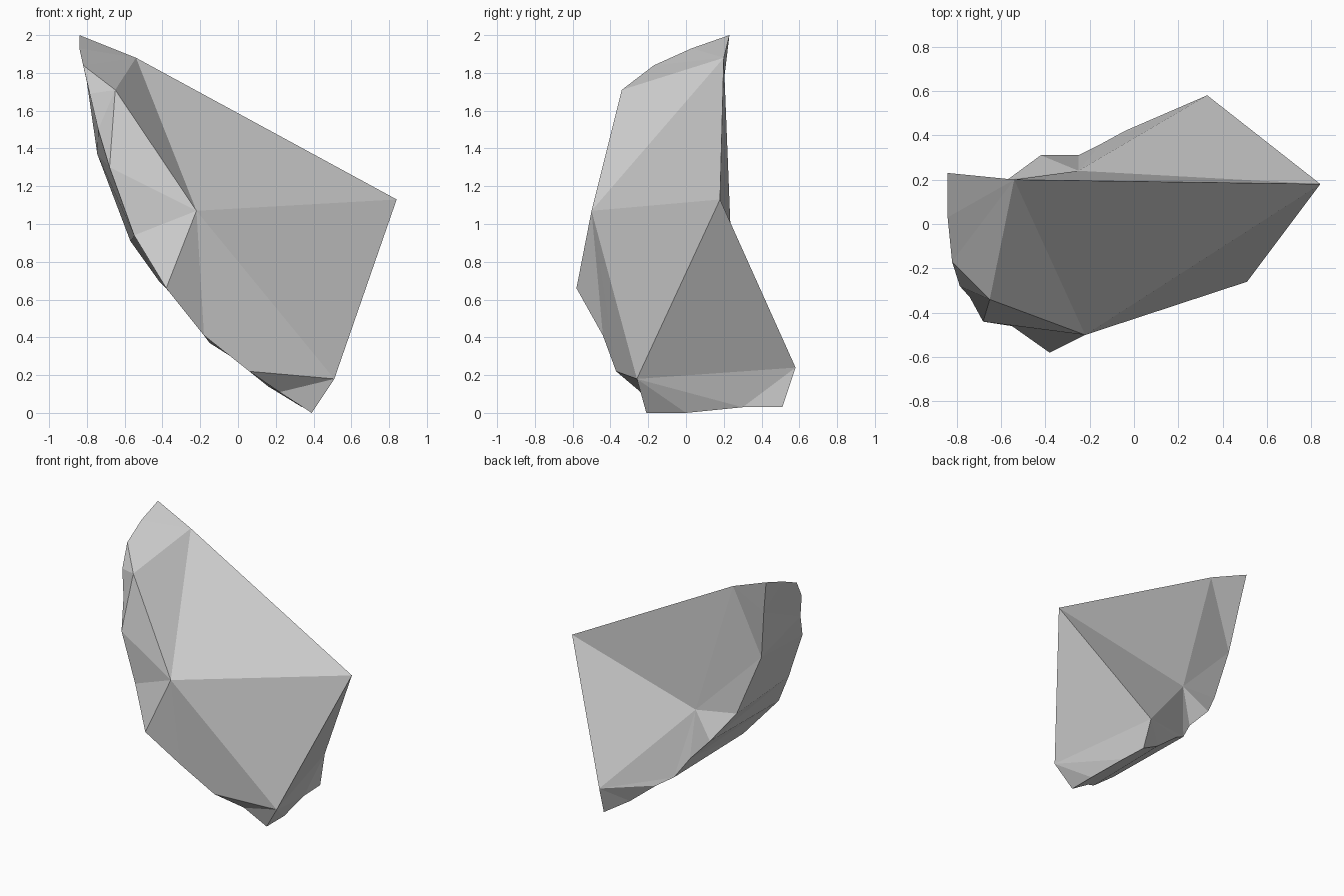
import bpy, bmesh
from mathutils import Vector

if "Cube" in bpy.data.objects:
    bpy.data.objects.remove(bpy.data.objects["Cube"])

# Rim around the weathered outer side: down the front, along the foot, up the back
rim_points = [
    (-.84, .23, 2.0), (-.84, .03, 1.93), (-.82, -.17, 1.84), (-.785, -.28, 1.69),
    (-.74, -.33, 1.5), (-.68, -.44, 1.3), (-.55, -.46, .94), (-.38, -.58, .66),
    (-.18, -.44, .41), (.06, -.37, .22), (.22, -.24, .11), (.39, -.21, 0),
    (.39, 0, 0), (.35, .30, .03), (.34, .51, .03), (.16, .45, .14),
    (-.04, .42, .30), (-.15, .36, .37), (-.25, .31, .52), (-.42, .31, .70),
    (-.57, .20, .91), (-.745, .15, 1.37), (-.80, .20, 1.75)]

# Corners of the broken side, each with the stretch of rim its facets fan out to
hub_points = [
    ((-.54, .20, 1.88), -2, 2),    # upper ridge
    ((-.65, -.34, 1.71), 2, 5),    # front shoulder
    ((-.22, -.50, 1.07), 5, 9),    # front corner
    ((.51, -.26, .18), 9, 13),     # front foot
    ((.33, .58, .24), 13, 17),     # back foot
    ((-.25, .24, .87), 17, 21)]    # back corner

bm = bmesh.new()
rim = [bm.verts.new(p) for p in rim_points]
hubs = [bm.verts.new(p) for p, a, b in hub_points]
tip = bm.verts.new((.84, .18, 1.13))

# Facets from hubs to the rim, plus the facet joining neighbouring hubs
for i, (p, a, b) in enumerate(hub_points):
    for k in range(a, b):
        bm.faces.new((hubs[i], rim[k], rim[k + 1]))
    bm.faces.new((hubs[i], rim[b], hubs[(i + 1) % 6]))

# Large broken faces meeting at the tip
top, shoulder, front, foot, back_foot, back = hubs
bm.faces.new((top, shoulder, front))
ring = [top, front, foot, back_foot, back]
for i in range(5):
    bm.faces.new((tip, ring[i], ring[(i + 1) % 5]))

# Outer side: strip zipped between the front and back halves of the rim
left = rim[:13]
right = [rim[0]] + rim[:11:-1]
i, j = 1, 1
bm.faces.new((rim[0], left[1], right[1]))
while i < len(left) - 2 or j < len(right) - 2:
    go_left = j >= len(right) - 2 or (i < len(left) - 2 and left[i + 1].co.z > right[j + 1].co.z)
    if go_left:
        bm.faces.new((left[i], left[i + 1], right[j]))
        i += 1
    else:
        bm.faces.new((left[i], right[j + 1], right[j]))
        j += 1
bm.faces.new((left[i], left[-1], right[j]))

bmesh.ops.recalc_face_normals(bm, faces=bm.faces)
mesh = bpy.data.meshes.new("rock_shard")
bm.to_mesh(mesh)
bm.free()
bpy.context.collection.objects.link(bpy.data.objects.new("rock_shard", mesh))
